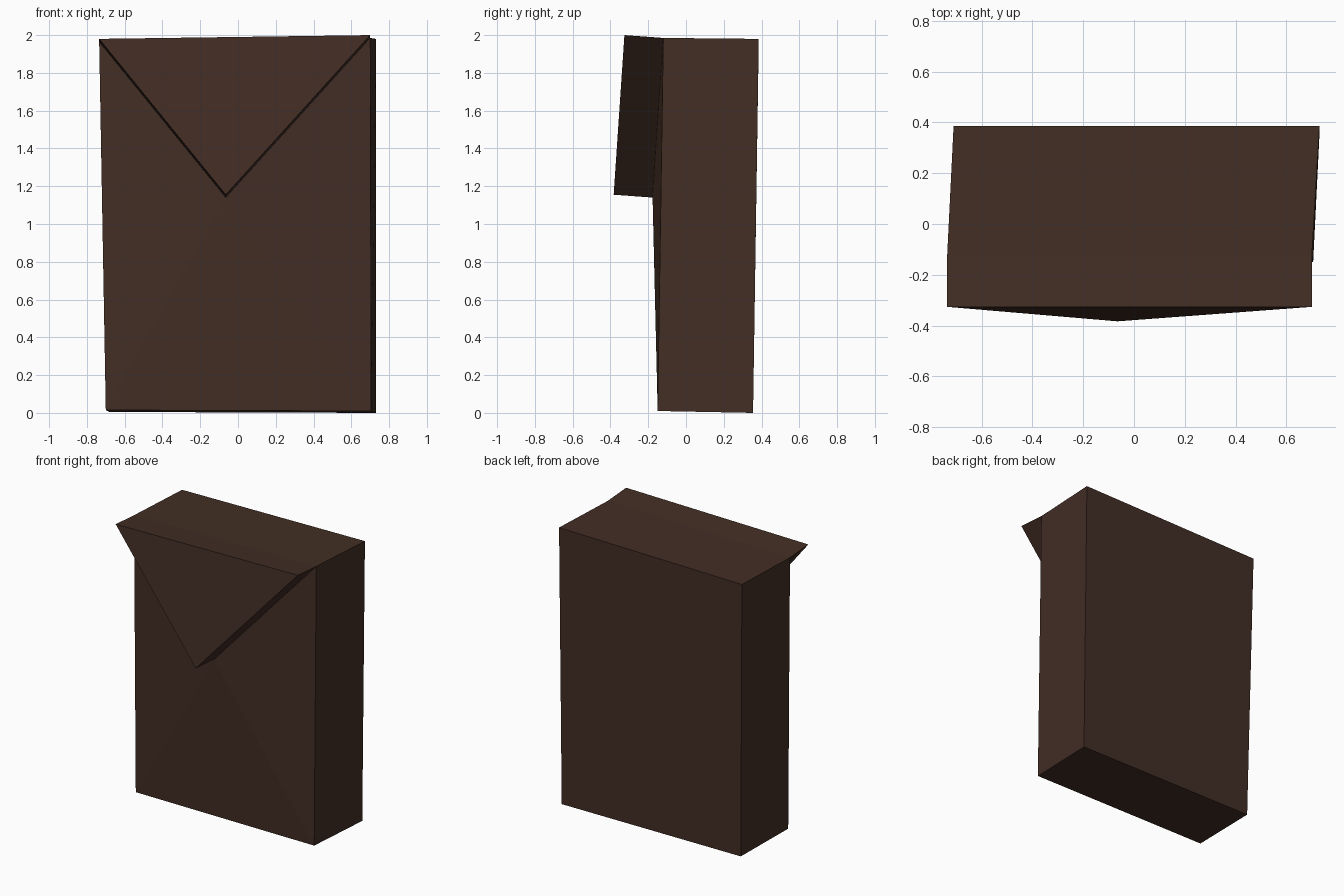
import bpy
import bmesh
from mathutils import Vector

cube = bpy.data.objects.get("Cube")
if cube:
    bpy.data.objects.remove(cube, do_unlink=True)

# Dark brown, used for everything
brown = bpy.data.materials.new("dark_brown")
brown.use_nodes = True
colour = (0.055, 0.027, 0.018, 1.0)
brown.diffuse_color = colour
bsdf = next(n for n in brown.node_tree.nodes if n.type == 'BSDF_PRINCIPLED')
bsdf.inputs["Base Color"].default_value = colour
bsdf.inputs["Roughness"].default_value = 0.9

bm = bmesh.new()

# Slightly skewed box corners: front left/right, back right/left (as drawn in x)
bottom = [bm.verts.new(p) for p in (
    (-0.70, -0.15, 0.015), (0.705, -0.15, 0.01), (0.73, 0.355, 0.0), (-0.68, 0.355, 0.005))]
top = [bm.verts.new(p) for p in (
    (-0.735, -0.12, 1.965), (0.70, -0.12, 1.985), (0.73, 0.385, 1.98), (-0.71, 0.385, 1.96))]
tip = bm.verts.new((-0.065, -0.177, 1.14))

# Bottom, top, sides and back
bm.faces.new(bottom[::-1])
bm.faces.new(top)
for i in (1, 2, 3):
    j = (i + 1) % 4
    bm.faces.new((bottom[i], bottom[j], top[j], top[i]))

# Front panel folded around the flap tip
bm.faces.new((bottom[0], bottom[1], tip))
bm.faces.new((bottom[1], top[1], tip))
bm.faces.new((top[0], bottom[0], tip))
flap = bm.faces.new((top[1], top[0], tip))

# Triangular flap pulled forward from the front panel
result = bmesh.ops.extrude_face_region(bm, geom=[flap])
moved = [g for g in result["geom"] if isinstance(g, bmesh.types.BMVert)]
bmesh.ops.translate(bm, verts=moved, vec=Vector((0.0, -0.206, 0.015)))
if flap.is_valid:
    bmesh.ops.delete(bm, geom=[flap], context='FACES_ONLY')
bmesh.ops.recalc_face_normals(bm, faces=bm.faces[:])

mesh = bpy.data.meshes.new("pouch_with_flap")
bm.to_mesh(mesh)
bm.free()
mesh.materials.append(brown)
pouch = bpy.data.objects.new("pouch_with_flap", mesh)
bpy.context.collection.objects.link(pouch)
